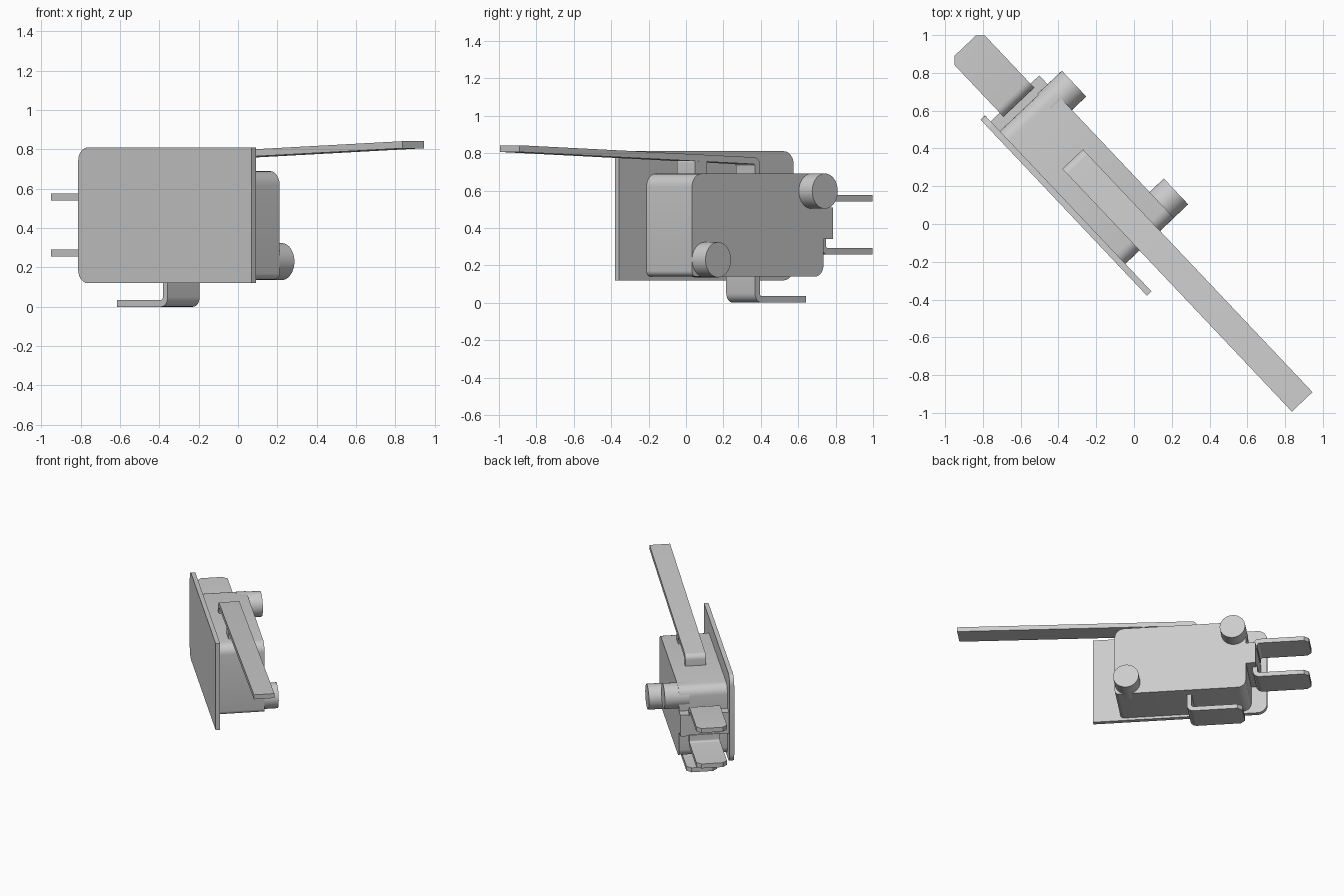
import bpy, bmesh, math
from mathutils import Vector, Matrix

if "Cube" in bpy.data.objects:
    bpy.data.objects.remove(bpy.data.objects["Cube"], do_unlink=True)

grey = bpy.data.materials.new("light grey")
grey.use_nodes = True
colour = (0.604, 0.604, 0.604, 1)
grey.diffuse_color = colour
grey.node_tree.nodes["Principled BSDF"].inputs["Base Color"].default_value = colour

# The switch lies diagonally: its length runs along local x, its thickness along local y
TURN = Matrix.Rotation(math.radians(-46.6), 4, 'Z')
SHEET = 0.035


def finish(bm, name):
    bmesh.ops.recalc_face_normals(bm, faces=bm.faces[:])
    bm.transform(TURN)
    mesh = bpy.data.meshes.new(name)
    bm.to_mesh(mesh)
    bm.free()
    mesh.materials.append(grey)
    obj = bpy.data.objects.new(name, mesh)
    bpy.context.collection.objects.link(obj)
    bpy.ops.object.select_all(action='DESELECT')
    obj.select_set(True)
    bpy.context.view_layer.objects.active = obj
    bpy.ops.object.shade_smooth_by_angle(angle=math.radians(30))


def rounded(corners, steps=6):
    """Turn (x, z, radius) corners into an outline with rounded corners."""
    out = []
    for i, (x, z, r) in enumerate(corners):
        p = Vector((x, z))
        if not r:
            out.append(p)
            continue
        a = (Vector(corners[i - 1][:2]) - p).normalized()
        b = (Vector(corners[(i + 1) % len(corners)][:2]) - p).normalized()
        half = a.angle(b) / 2
        centre = p + (a + b).normalized() * (r / math.sin(half))
        start = p + a * (r / math.tan(half)) - centre
        end = p + b * (r / math.tan(half)) - centre
        for k in range(steps + 1):
            # blend the two radii along the arc, keeping the length at r
            t = k / steps * (math.pi - 2 * half)
            sweep = math.pi - 2 * half
            spoke = (start * math.sin(sweep - t) + end * math.sin(t)) / math.sin(sweep)
            out.append(centre + spoke)
    return out


def prism(name, corners, y0, y1, chamfer=0):
    """Extrude a rounded side profile across the thickness; optionally clip the tip."""
    bm = bmesh.new()
    face = bm.faces.new([bm.verts.new((p.x, y0, p.y)) for p in rounded(corners)])
    grown = bmesh.ops.extrude_face_region(bm, geom=[face])["geom"]
    verts = [v for v in grown if isinstance(v, bmesh.types.BMVert)]
    bmesh.ops.translate(bm, verts=verts, vec=(0, y1 - y0, 0))
    # the extrusion leaves the starting face out, so close that side if needed
    bmesh.ops.holes_fill(bm, edges=[e for e in bm.edges if e.is_boundary], sides=0)
    bmesh.ops.recalc_face_normals(bm, faces=bm.faces[:])
    if chamfer:
        tip = min(v.co.x for v in bm.verts)
        edges = [e for e in bm.edges
                 if all(v.co.x < tip + 0.001 for v in e.verts)
                 and abs(e.verts[0].co.y - e.verts[1].co.y) < 0.001]
        bmesh.ops.bevel(bm, geom=edges, offset=chamfer, segments=1, affect='EDGES')
    finish(bm, name)


def terminal(name, x_leg, x_tip, z_leg, z_blade, side):
    """Bent sheet: a leg from z_leg to the blade; side is +1 when the blade is on top."""
    inner = z_blade - side * SHEET
    x_in = x_leg - SHEET
    prism(name, [(x_leg, z_leg, 0), (x_leg, z_blade, 0.05), (x_tip, z_blade, 0),
                 (x_tip, inner, 0), (x_in, inner, 0.015), (x_in, z_leg, 0)],
          -0.112, 0.112, 0.034)


def pin(name, x, z):
    bm = bmesh.new()
    place = Matrix.Translation((x, 0.19, z)) @ Matrix.Rotation(math.pi / 2, 4, 'X')
    bmesh.ops.create_cone(bm, cap_ends=True, segments=40, radius1=0.094,
                          radius2=0.094, depth=0.18, matrix=place)
    finish(bm, name)


# Back plate, rounded only at the terminal end
prism("back_plate", [(-0.96, 0.12, 0.07), (0.323, 0.12, 0),
                     (0.323, 0.81, 0), (-0.96, 0.81, 0.07)], -0.211, -0.178)

# Housing with a ledge that carries the end terminals
prism("housing", [(-0.845, 0.14, 0.06), (0.122, 0.14, 0.03), (0.122, 0.69, 0.07),
                  (-0.845, 0.69, 0.07), (-0.845, 0.51, 0), (-0.916, 0.51, 0),
                  (-0.916, 0.34, 0), (-0.845, 0.34, 0)], -0.178, 0.176)

# Mounting pins
pin("upper_pin", -0.758, 0.597)
pin("lower_pin", 0.0275, 0.23)

# Terminals
terminal("upper_terminal", -0.888, -1.3, 0.50, 0.575, 1)
terminal("lower_terminal", -0.888, -1.3, 0.35, 0.257, -1)
terminal("bottom_terminal", -0.402, -0.81, 0.15, 0.0, -1)

# Push button under the lever
prism("button", [(-0.09, 0.68, 0), (0, 0.68, 0), (0, 0.768, 0.02),
                 (-0.09, 0.768, 0.02)], -0.07, 0.07)

# Sloping lever with a bent-down foot
prism("lever", [(-0.473, 0.68, 0), (-0.473, 0.776, 0.04), (1.296, 0.842, 0),
                (1.296, 0.806, 0), (-0.438, 0.741, 0.012), (-0.438, 0.68, 0)],
      -0.075, 0.075)
